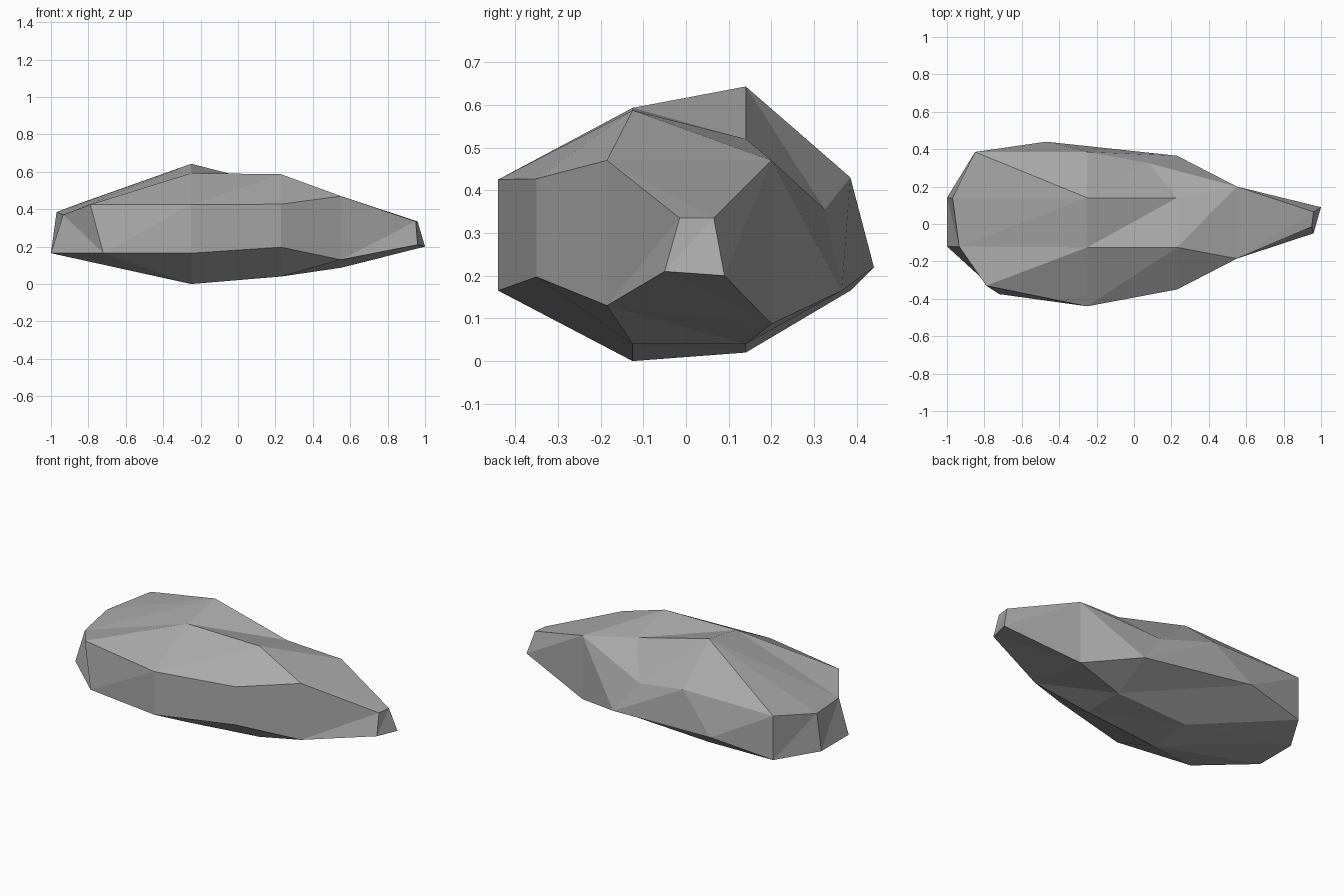
import bpy
import bmesh
from mathutils import Vector

default_cube = bpy.data.objects.get("Cube")
if default_cube:
    bpy.data.objects.remove(default_cube, do_unlink=True)


def make_material(name, color, roughness):
    """One flat colour, shown in the viewport and in a render."""
    material = bpy.data.materials.new(name)
    material.use_nodes = True
    material.diffuse_color = color
    shader = material.node_tree.nodes["Principled BSDF"]
    shader.inputs["Base Color"].default_value = color
    shader.inputs["Roughness"].default_value = roughness
    return material


def section(x, *points):
    """Cross-section in hundredths: (y, z) or (y, z, x offset) per corner."""
    return [Vector((x + (p[2] if len(p) > 2 else 0), p[0], p[1])) / 100
            for p in points]


def doubled(corners):
    """Let a four-cornered section join an eight-cornered one."""
    return [corner for corner in corners for _ in range(2)]


# Corners run: bottom front, low front, high front, top front,
# top back, high back, low back, bottom back
blunt_end = section(-100, (-12, 16.5), (-37.5, 16.5, 28), (-33, 42.5, 21),
                    (-12, 37, 6.5), (14, 38.5, 3), (38.5, 43, 15),
                    (38.5, 16.5, 15), (14, 16.5))
crest = section(-25, (-12.5, 0), (-44, 16.5), (-44, 42.5), (-12.5, 59.3),
                (14, 64.3), (38.5, 43), (44, 22, -22), (14, 2))
shoulder = section(23, (-12.5, 4), (-35, 19.7), (-35, 42.7), (-12.5, 58.7),
                   (14, 52), (32.5, 35.5, -15), (36.5, 16.5), (14, 4))
neck = section(55, (-18.5, 13), (-18.5, 47), (20, 47), (20, 8.7))
tip = section(96, (-5, 21), (-1.5, 33.5, -1), (6.5, 33.5), (9, 20, 4))

sections = [blunt_end, crest, shoulder, doubled(neck), doubled(tip)]

# Facets whose crease runs along the other diagonal: (span, side)
flipped = {(0, 0), (0, 4), (2, 5)}

# Rock body: skin the sections together with flat triangles
bm = bmesh.new()
rings = [[bm.verts.new(p) for p in corners] for corners in sections]
count = len(rings[0])
for span, (near, far) in enumerate(zip(rings, rings[1:])):
    for side in range(count):
        following = (side + 1) % count
        a, b = near[side], near[following]
        c, d = far[following], far[side]
        if (span, side) in flipped:
            triangles = ((a, b, d), (b, c, d))
        else:
            triangles = ((a, b, c), (a, c, d))
        for triangle in triangles:
            bm.faces.new(triangle)

# Blunt end: three broad facets
start = rings[0]
for facet in ((0, 1, 2, 3), (0, 3, 4, 7), (7, 4, 5, 6)):
    bm.faces.new([start[i] for i in facet])

# Narrow tip: one small facet
bm.faces.new(rings[-1][::2])

# Merge the doubled corners and face everything outward
bmesh.ops.remove_doubles(bm, verts=bm.verts, dist=0.0001)
bmesh.ops.triangulate(bm, faces=[f for f in bm.faces if len(f.verts) > 3])
bmesh.ops.recalc_face_normals(bm, faces=bm.faces)

mesh = bpy.data.meshes.new("rock")
bm.to_mesh(mesh)
bm.free()
mesh.materials.append(make_material("stone grey", (0.4, 0.4, 0.4, 1), 0.9))

rock = bpy.data.objects.new("rock", mesh)
bpy.context.collection.objects.link(rock)
